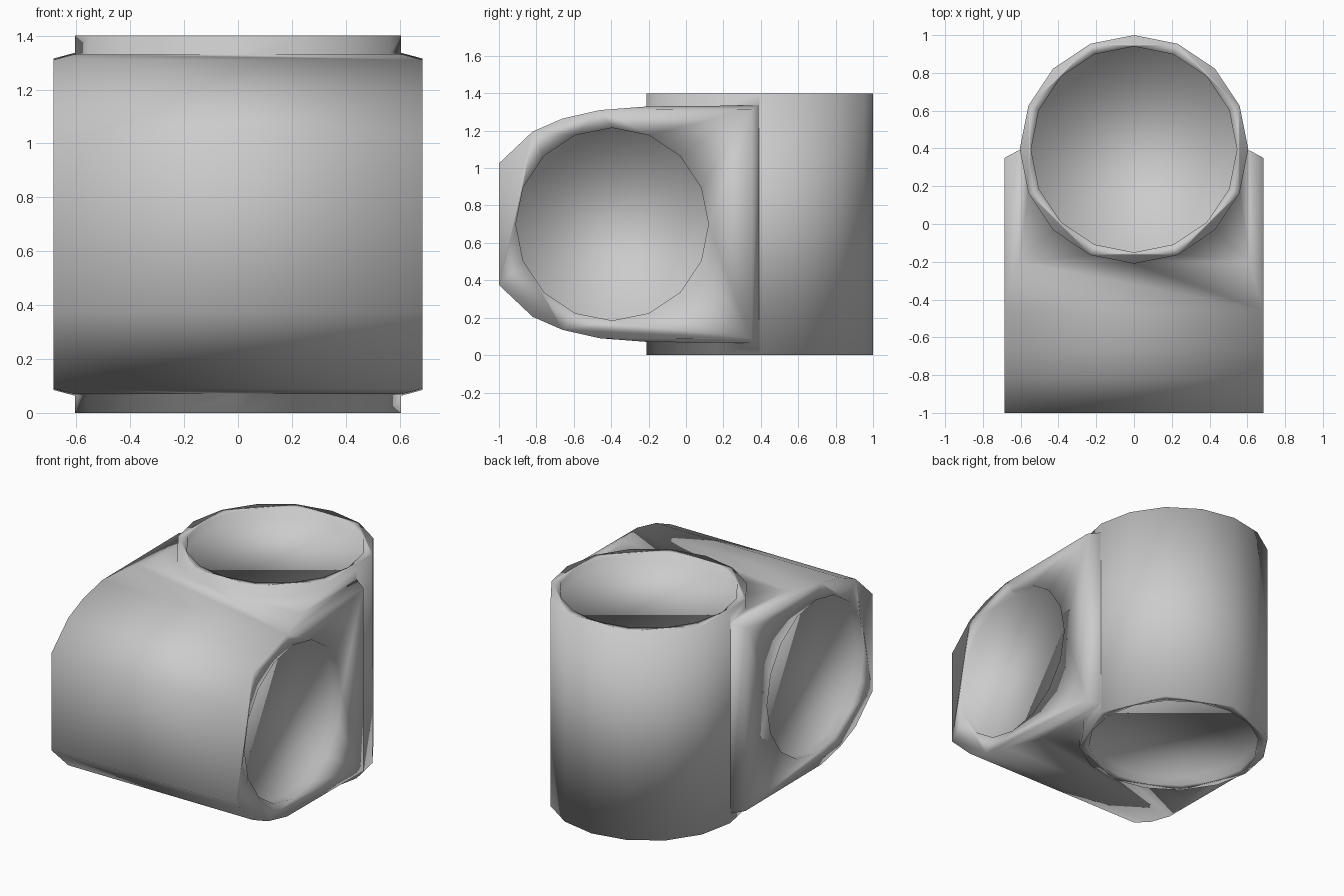
import bpy, bmesh, math
from mathutils import Matrix

cube = bpy.data.objects.get("Cube")
if cube:
    bpy.data.objects.remove(cube)

MID = 0.7          # half of the height
OFFSET = 0.395     # distance of each bore axis from the centre
grey = bpy.data.materials.new("plain_grey")
grey.use_nodes = True
grey.diffuse_color = (0.6, 0.6, 0.6, 1)
grey.node_tree.nodes["Principled BSDF"].inputs["Base Color"].default_value = (0.6, 0.6, 0.6, 1)


def make_object(name, bm):
    bmesh.ops.recalc_face_normals(bm, faces=bm.faces)
    mesh = bpy.data.meshes.new(name)
    bm.to_mesh(mesh)
    bm.free()
    mesh.materials.append(grey)
    obj = bpy.data.objects.new(name, mesh)
    bpy.context.collection.objects.link(obj)
    return obj


def cylinder(name, radius, depth, matrix):
    bm = bmesh.new()
    bmesh.ops.create_cone(bm, cap_ends=True, segments=16, radius1=radius, radius2=radius,
                          depth=depth, matrix=matrix)
    return make_object(name, bm)


def combine(target, tool, operation):
    mod = target.modifiers.new(tool.name, "BOOLEAN")
    mod.operation = operation
    mod.solver = "EXACT"
    mod.object = tool
    bpy.context.view_layer.objects.active = target
    bpy.ops.object.modifier_apply(modifier=mod.name)
    bpy.data.objects.remove(tool)


# Crosswise sleeve: rounded at the front, flat behind, with eased rear corners
end_profile = [(-1, .325), (-.82, .495), (-.66, .565), (-.46, .61), (.35, .615)]
rear_profile = [(-.2, .63), (.39, .635)]
bm = bmesh.new()
for x, profile in ((.685, end_profile), (.61, rear_profile)):
    for side in (-x, x):
        for y, h in profile:
            for z in (MID - h, MID + h):
                bm.verts.new((side, y, z))
bmesh.ops.convex_hull(bm, input=bm.verts)
bmesh.ops.dissolve_limit(bm, angle_limit=math.radians(.5), verts=bm.verts, edges=bm.edges)
coupler = make_object("pipe_coupler", bm)

# Upright sleeve
combine(coupler, cylinder("upright_sleeve", .605, 2 * MID,
                          Matrix.Translation((0, OFFSET, MID))), "UNION")

# Shallow blind sockets in all four ends
DEPTH = .06
for sign in (-1, 1):
    upright = Matrix.Translation((0, OFFSET, MID + sign * MID))
    combine(coupler, cylinder("upright_socket", .545, 2 * DEPTH, upright), "DIFFERENCE")
    crosswise = (Matrix.Translation((sign * .685, -OFFSET, MID))
                 @ Matrix.Rotation(math.pi / 2, 4, "Y"))
    combine(coupler, cylinder("crosswise_socket", .515, 2 * DEPTH, crosswise), "DIFFERENCE")

coupler.select_set(True)
bpy.context.view_layer.objects.active = coupler
bpy.ops.object.shade_smooth()
